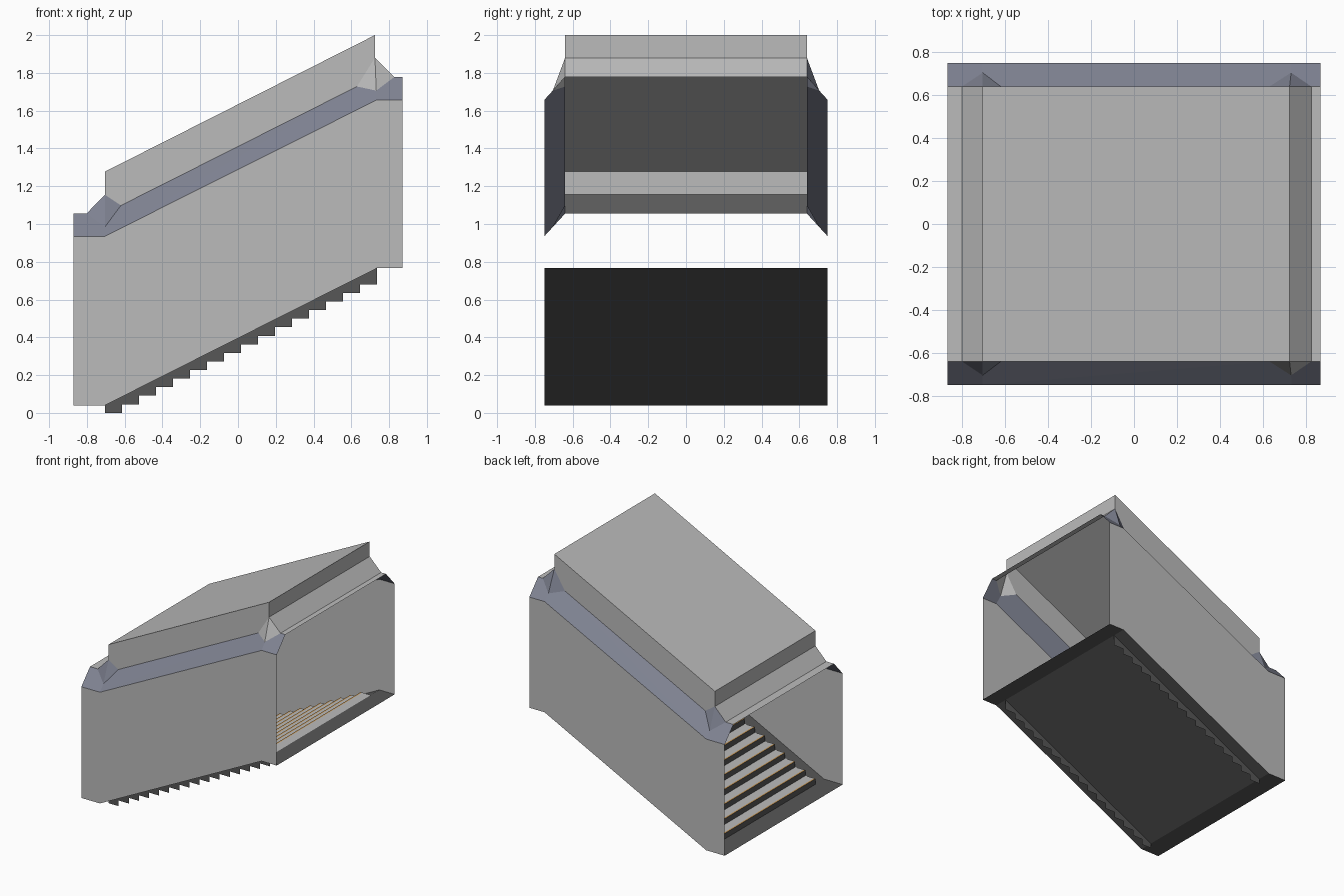
import bpy

if "Cube" in bpy.data.objects:
    bpy.data.objects.remove(bpy.data.objects["Cube"])

def material(name, r, g, b):
    m = bpy.data.materials.new(name)
    m.diffuse_color = (r, g, b, 1)
    m.use_nodes = True
    m.node_tree.nodes["Principled BSDF"].inputs["Base Color"].default_value = m.diffuse_color
    return m

GREY = material("light grey panel", 0.5, 0.5, 0.5)
DARK = material("dark grey floor", 0.095, 0.095, 0.095)
BLUE = material("blue grey trim", 0.215, 0.228, 0.29)
ORANGE = material("orange nosing", 0.6, 0.33, 0.1)

def sheet(name, faces, *mats, slots=None):
    """Object from a list of corner loops, one material slot per face."""
    verts, polys = [], []
    for f in faces:
        polys.append(range(len(verts), len(verts) + len(f)))
        verts += f
    me = bpy.data.meshes.new(name)
    me.from_pydata(verts, [], [list(p) for p in polys])
    for m in mats:
        me.materials.append(m)
    for p, s in zip(me.polygons, slots or [0] * len(faces)):
        p.material_index = s
    ob = bpy.data.objects.new(name, me)
    bpy.context.collection.objects.link(ob)
    return ob

def strips(profile, w):
    """Sweep an x,z profile across the width; faces look up."""
    return [[(a[0], -w, a[1]), (b[0], -w, b[1]), (b[0], w, b[1]), (a[0], w, a[1])]
            for a, b in zip(profile, profile[1:])]

def side(loop, s):
    """Mirror an x,y,z loop to side s, keeping its normal outward."""
    pts = [(x, s * y, z) for x, y, z in loop]
    return pts if s < 0 else pts[::-1]

W, IN = 0.75, 0.64
X0, X1, X2, X3 = -0.87, -0.705, 0.735, 0.87

# Floor: two landings joined by a ramp
floor = [(X0, 0.04), (X1, 0.04), (X2, 0.766), (X3, 0.766)]
sheet("floor", [f[::-1] for f in strips(floor, W)], DARK)

# Ceiling: raised panel with end walls and sloped lips
ceiling = [(X0, 1.055), (-0.802, 1.055), (X1, 1.155), (X1, 1.277), (0.725, 2.0),
           (0.725, 1.88), (0.827, 1.778), (X3, 1.778)]
sheet("ceiling", strips(ceiling, IN), GREY)

for s, label in ((-1, "front"), (1, "back")):
    # Side wall
    wall = [(x, W, z) for x, z in floor] + \
           [(X3, W, 1.657), (X2, W, 1.657), (X1, W, 0.935), (X0, W, 0.935)]
    sheet(label + "_wall", [side(wall, s)], GREY)

    # Side of the raised ceiling panel
    pl, pr = (X1, IN, 1.155), (0.725, IN, 1.88)
    bl, br = (-0.62, IN, 1.098), (0.63, IN, 1.728)
    panel = [pl, bl, br, pr, (0.725, IN, 2.0), (X1, IN, 1.277)]
    sheet(label + "_ceiling_side", [side(panel, s)], GREY)

    # Sloped trim with a notch at each bend, closed by small corner facets
    al, ar = (-0.802, IN, 1.055), (0.827, IN, 1.778)
    ql, qr = (X1, 0.705, 0.984), (0.732, 0.705, 1.706)
    l0, l1, l2, l3 = wall[7], wall[6], wall[5], wall[4]
    trim = [[l0, l1, ql, al, (X0, IN, 1.055)],
            [l1, l2, qr, br], [l1, br, bl, ql],
            [l2, l3, (X3, IN, 1.778), ar, qr],
            [al, ql, pl], [ql, bl, pl], [br, qr, pr], [qr, ar, pr]]
    g = 1 if s < 0 else 0
    sheet(label + "_trim", [side(f, s) for f in trim], BLUE, GREY,
          slots=[0, 0, 0, 0, 0, 0, g, g])

# Stairs: riser, orange nosing, tread and side plates per step
N = 16
run, rise, nose = (X2 - X1) / N, 0.726 / N, 0.012
faces, slots = [], []
for i in range(N):
    x, z = X1 + i * run, 0.04 + i * rise
    top = z + rise
    faces += strips([(x, z), (x, top), (x + nose, top), (x + run, top)], IN)
    slots += [0, 2, 1]
    plate = [(x, IN, z - 0.04), (x + run, IN, z - 0.04), (x + run, IN, top), (x, IN, top)]
    faces += [side(plate, -1), side(plate, 1)]
    slots += [0, 0]
sheet("stairs", faces, DARK, GREY, ORANGE, slots=slots)
